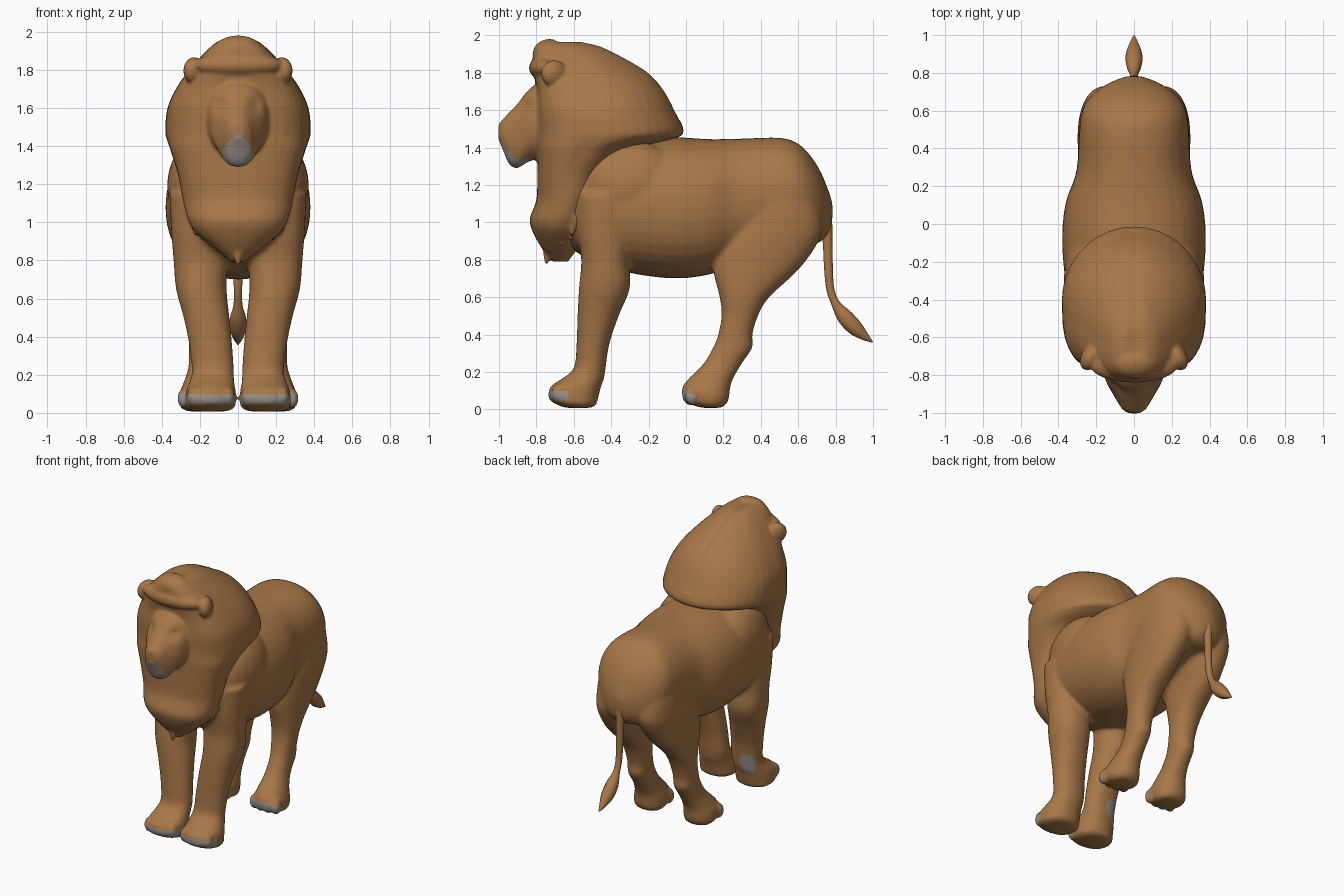
import bpy, bmesh, math, random
from mathutils import Vector, Matrix

if "Cube" in bpy.data.objects:
    bpy.data.objects.remove(bpy.data.objects["Cube"])
random.seed(4)


def material(name, rgb):
    m = bpy.data.materials.new(name)
    m.diffuse_color = (*rgb, 1)
    m.use_nodes = True
    m.node_tree.nodes["Principled BSDF"].inputs["Base Color"].default_value = m.diffuse_color
    return m


FUR = material("brown fur", (0.39, 0.185, 0.065))
GREY = material("pale grey", (0.33, 0.29, 0.25))


def spline(rows, steps=4):
    """Catmull-Rom interpolation through rows of numbers."""
    out = []
    for i in range(len(rows) - 1):
        p = [rows[max(0, i - 1)], rows[i], rows[i + 1], rows[min(len(rows) - 1, i + 2)]]
        for k in range(steps):
            t = k / steps
            out.append([0.5 * (2 * b + (c - a) * t + (2 * a - 5 * b + 4 * c - d) * t * t
                               + (3 * b - a - 3 * c + d) * t ** 3) for a, b, c, d in zip(*p)])
    return out + [list(rows[-1])]


def loft(bm, rows, axis, low=lambda t: 2.2, high=2.2, flip=1, seg=36):
    """Rings (position, x0, x1, low, high) along y or z, as superellipses."""
    rings = []
    for t, x0, x1, b0, b1 in spline(rows):
        ring = []
        for k in range(seg):
            a = 2 * math.pi * k / seg
            c, s = math.cos(a), math.sin(a)
            e = 2 / (high if s > 0 else low(t))
            x = (x0 + x1) / 2 + (x1 - x0) / 2 * math.copysign(abs(c) ** e, c)
            b = (b0 + b1) / 2 + (b1 - b0) / 2 * math.copysign(abs(s) ** e, s)
            ring.append(bm.verts.new((flip * x, b, t) if axis == 'z' else (flip * x, t, b)))
        rings.append(ring)
    faces = [bm.faces.new(rings[0]), bm.faces.new(rings[-1])]
    for r, q in zip(rings, rings[1:]):
        faces += [bm.faces.new((r[k], r[(k + 1) % seg], q[(k + 1) % seg], q[k])) for k in range(seg)]
    bmesh.ops.recalc_face_normals(bm, faces=faces)


def ball(bm, loc, size, rot=0):
    m = Matrix.Translation(loc) @ Matrix.Rotation(rot, 4, 'Z') @ Matrix.Diagonal((*size, 1))
    bmesh.ops.create_uvsphere(bm, u_segments=24, v_segments=16, radius=1, matrix=m)


def sculpt(name, bm, voxel, smooth, is_grey, shape=None):
    """Fuse the parts into one smooth skin, then colour it by rule."""
    me = bpy.data.meshes.new(name)
    bm.to_mesh(me)
    bm.free()
    ob = bpy.data.objects.new(name, me)
    bpy.context.collection.objects.link(ob)
    r = ob.modifiers.new("fuse", 'REMESH')
    r.mode, r.voxel_size = 'VOXEL', voxel
    s = ob.modifiers.new("soften", 'SMOOTH')
    s.factor, s.iterations = 0.5, smooth
    dg = bpy.context.evaluated_depsgraph_get()
    done = bpy.data.meshes.new_from_object(ob.evaluated_get(dg))
    ob.modifiers.clear()
    ob.data = done
    if shape:
        for v in done.vertices:
            v.co += shape(v.co)
    done.materials.clear()
    done.materials.append(FUR)
    done.materials.append(GREY)
    for p in done.polygons:
        p.use_smooth = True
        p.material_index = 1 if is_grey(p.center, p.normal) else 0


# torso
body = bmesh.new()
torso = [(-.70, .16, .95, 1.25), (-.60, .26, .85, 1.38), (-.45, .335, .77, 1.42), (-.25, .37, .72, 1.45),
         (-.05, .38, .70, 1.455), (.12, .36, .72, 1.445), (.28, .305, .77, 1.447), (.50, .29, .85, 1.452),
         (.60, .275, .88, 1.42), (.67, .235, .88, 1.35), (.725, .17, .90, 1.26), (.765, .09, .95, 1.16),
         (.783, .03, 1.02, 1.10)]
loft(body, [(y, -w, w, lo, hi) for y, w, lo, hi in torso], 'y')

# legs with paws: z, inner x, outer x, front y, back y
front_leg = [(1.15, .12, .36, -.58, -.25), (.95, .06, .35, -.58, -.29), (.80, .055, .338, -.56, -.305),
             (.65, .06, .325, -.572, -.30), (.50, .045, .285, -.58, -.36), (.35, .03, .255, -.585, -.41),
             (.22, .022, .242, -.60, -.43), (.16, .02, .255, -.67, -.44), (.12, .012, .272, -.725, -.455),
             (.06, .01, .277, -.735, -.47), (.025, .02, .27, -.69, -.48), (.008, .06, .23, -.64, -.51)]
hind_leg = [(1.30, .08, .23, .38, .60), (1.15, .03, .285, .28, .685), (1.0, .0, .297, .21, .73),
            (.90, .02, .298, .16, .71), (.75, .06, .29, .145, .605), (.60, .08, .28, .18, .445),
            (.50, .095, .267, .19, .385), (.40, .105, .26, .172, .355), (.33, .11, .258, .145, .355),
            (.24, .11, .26, .09, .295), (.16, .10, .285, .01, .25), (.11, .09, .305, -.022, .235),
            (.06, .09, .31, -.015, .23), (.022, .10, .295, .04, .21), (.008, .13, .26, .09, .18)]
for side in (1, -1):
    loft(body, front_leg, 'z', flip=side)
    loft(body, hind_leg, 'z', flip=side)
    # shoulder blades
    ball(body, (side * .20, -.29, 1.19), (.172, .28, .245))
    # toes
    for i in range(4):
        dy = -.012 if i in (1, 2) else 0
        ball(body, (side * (.053 + .06 * i), -.672 + dy, .085), (.036, .05, .055))
        ball(body, (side * (.115 + .056 * i), .035 + dy, .075), (.035, .045, .055))


def paw_grey(c, n):
    front = .045 < c.z < .10 and c.y < -.63 and n.y < .2
    hind = -.1 < c.y < .09 and .04 < c.z < .115 - max(0, c.y + .02) * .6 and n.y < .2
    patch = (c.x < -.01 and ((c.z - .21) / .075) ** 2 + ((n.x + .38) / .42) ** 2 < 1
             and n.y > .3 and -.6 < c.y < -.35)
    return front or hind or patch


sculpt("body_and_legs", body, .013, 6, paw_grey)

# mane: z, half width, front y, back y
mane = bmesh.new()
rows = [(.79, .03, -.71, -.63), (.86, .12, -.77, -.58), (.95, .225, -.82, -.53), (1.02, .265, -.835, -.49),
        (1.12, .29, -.80, -.45), (1.25, .315, -.795, -.40), (1.38, .355, -.795, -.26), (1.44, .375, -.795, -.08),
        (1.485, .382, -.795, -.012), (1.60, .37, -.80, -.06), (1.71, .32, -.80, -.12), (1.80, .255, -.815, -.20),
        (1.88, .185, -.82, -.33), (1.94, .12, -.80, -.45), (1.965, .07, -.77, -.55)]
loft(mane, [(z, -w, w, f, b) for z, w, f, b in rows], 'z',
     lambda z: 2.1 + 1.0 * min(1, max(0, (z - 1.05) / .35)), 2.0)
# brow roll and forelock
ball(mane, (0, -.745, 1.825), (.235, .095, .07))
ball(mane, (0, -.73, 1.90), (.13, .09, .08))
# ears
for side in (1, -1):
    ball(mane, (side * .23, -.705, 1.795), (.05, .075, .072), side * .5)
# face and muzzle
face = [(-.60, .19, 1.34, 1.80), (-.76, .17, 1.34, 1.76), (-.84, .145, 1.325, 1.71), (-.90, .112, 1.29, 1.635),
        (-.945, .085, 1.31, 1.588), (-.98, .062, 1.39, 1.55), (-1.002, .03, 1.44, 1.525)]
loft(mane, [(y, -w, w, lo, hi) for y, w, lo, hi in face], 'y')
# ragged tips on the chest
for i in range(13):
    x = (i - 6) * .037
    tip = Vector((x, -.72 + abs(x) * .4 + random.uniform(-.03, .04), .825 + abs(x) * .7))
    lean = Matrix.Rotation(random.uniform(-.3, .4), 4, 'X')
    bmesh.ops.create_cone(mane, cap_ends=True, segments=10, radius1=.007, radius2=.045, depth=.11,
                          matrix=Matrix.Translation(tip) @ lean)


def sockets(co):
    """Hollow the eyes and the parting on the crown."""
    push = Vector()
    if co.y < -.70:
        for side in (1, -1):
            d = (co.x - side * .095) ** 2 + (co.z - 1.62) ** 2
            push.y += .02 * math.exp(-d / .0014)
    elif co.z > 1.55:
        push.z -= .008 * math.exp(-co.x ** 2 / .0006)
    return push


def chin_grey(c, n):
    lip = (c.x / .066) ** 2 + ((c.z - 1.375) / .08) ** 2 < 1
    return -.84 > c.y and c.z > 1.2 and (lip or (c.z < 1.38 and abs(c.x) < .08))


sculpt("mane_and_head", mane, .010, 4, chin_grey, sockets)

# tail with tuft: y, z, radius
path = [(.70, 1.10, .04), (.745, 1.02, .034), (.757, .90, .027), (.762, .75, .024), (.772, .64, .022),
        (.80, .565, .024), (.845, .50, .042), (.90, .44, .043), (.95, .395, .026), (.997, .36, .004)]
cu = bpy.data.curves.new("tail", 'CURVE')
cu.dimensions, cu.bevel_depth, cu.bevel_resolution, cu.use_fill_caps = '3D', 1, 5, True
pts = spline(path)
sp = cu.splines.new('POLY')
sp.points.add(len(pts) - 1)
for p, (y, z, r) in zip(sp.points, pts):
    p.co, p.radius = (0, y, z, 1), r
tmp = bpy.data.objects.new("tail_curve", cu)
bpy.context.collection.objects.link(tmp)
tail_mesh = bpy.data.meshes.new_from_object(tmp.evaluated_get(bpy.context.evaluated_depsgraph_get()))
bpy.data.objects.remove(tmp)
tail_mesh.materials.clear()
tail_mesh.materials.append(FUR)
for p in tail_mesh.polygons:
    p.use_smooth = True
bpy.context.collection.objects.link(bpy.data.objects.new("tail", tail_mesh))
